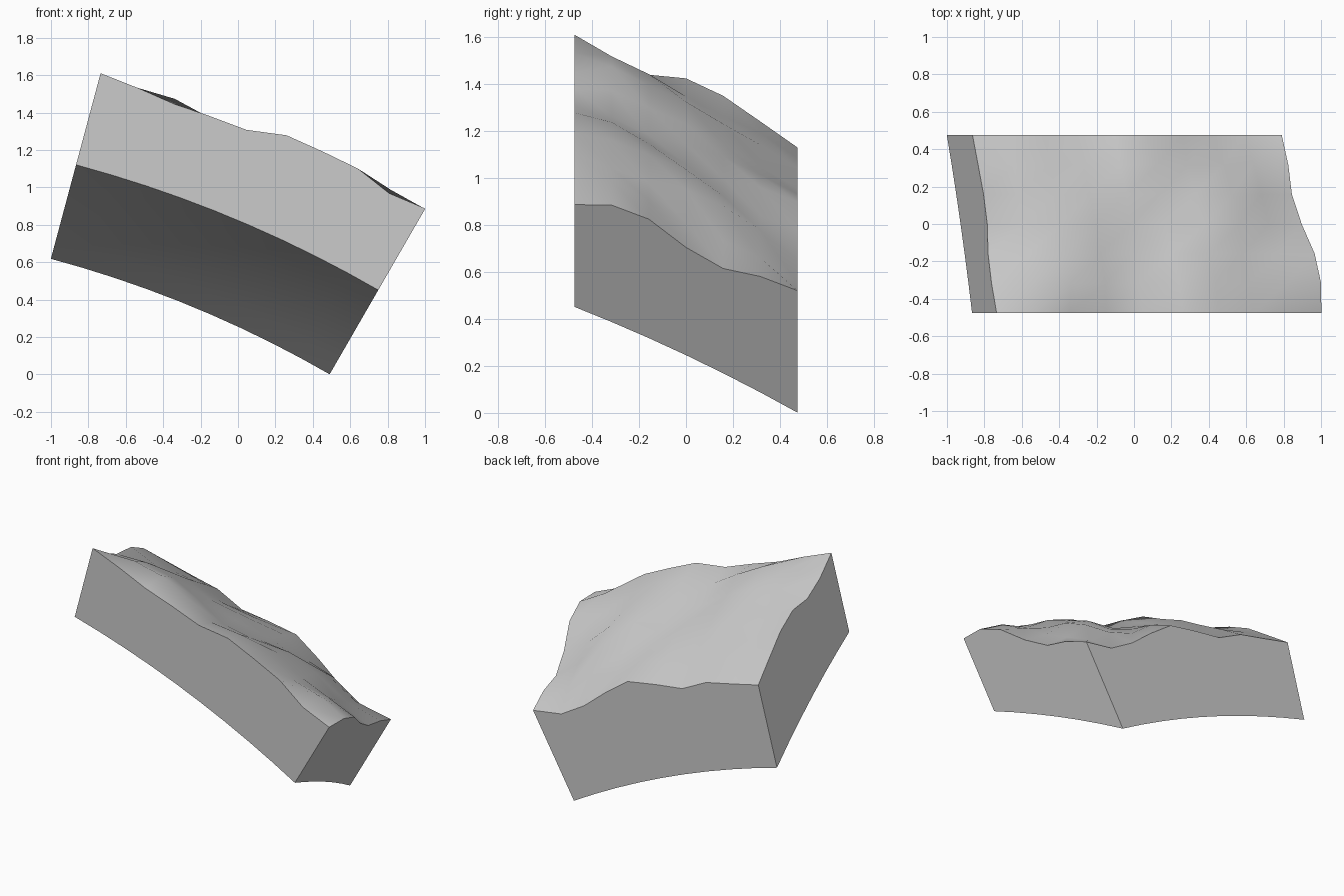
import bpy, bmesh, math

if "Cube" in bpy.data.objects:
    bpy.data.objects.remove(bpy.data.objects["Cube"])

# Sector of a spherical shell: 15 degrees around the y direction
CX, CY, CZ = -2.60, -3.526, -5.351      # centre of the sphere
R2 = 54.2                               # inner radius squared
A0, A1 = math.radians(15), math.radians(30)
HALF = 0.475                            # half depth in y

# Terrain thickness: rows front to back, columns left to right (hundredths)
HEIGHTS = [
    [50.7, 48.6, 46.3, 46.4, 46.5, 52.0, 52.0, 52.0, 48.0, 50.3],
    [47.7, 54.5, 56.4, 53.0, 49.0, 55.0, 56.0, 53.0, 57.5, 57.5],
    [48.4, 54.5, 56.0, 53.0, 48.5, 53.0, 57.0, 54.0, 56.0, 58.5],
    [55.2, 53.0, 57.0, 54.0, 52.5, 52.0, 58.5, 59.0, 53.5, 53.0],
    [56.4, 53.0, 56.0, 54.0, 56.0, 54.0, 55.0, 60.0, 54.0, 51.5],
    [54.5, 55.0, 56.0, 53.0, 57.0, 59.5, 55.0, 58.0, 55.0, 57.0],
    [53.0, 54.0, 55.8, 53.3, 58.0, 62.5, 58.5, 53.7, 52.6, 60.0],
]
ROWS, COLS = len(HEIGHTS), len(HEIGHTS[0])


def point(i, j, height):
    """Point on the shell at column i, row j, raised outward."""
    a = A0 + (A1 - A0) * i / (COLS - 1)
    y = -HALF + 2 * HALF * j / (ROWS - 1)
    rho = math.sqrt(R2 - (y - CY) ** 2) + height
    return CX + rho * math.sin(a), y, CZ + rho * math.cos(a)


bm = bmesh.new()
top = [[bm.verts.new(point(i, j, HEIGHTS[j][i] / 100)) for i in range(COLS)]
       for j in range(ROWS)]
base = [[bm.verts.new(point(i, j, 0)) for i in range(COLS)] for j in range(ROWS)]

# Bumpy top and curved underside
for j in range(ROWS - 1):
    for i in range(COLS - 1):
        for g in (top, base):
            bm.faces.new((g[j][i], g[j][i + 1], g[j + 1][i + 1], g[j + 1][i]))

# Flat walls around the rim
rim = ([(i, 0) for i in range(COLS - 1)]
       + [(COLS - 1, j) for j in range(ROWS - 1)]
       + [(i, ROWS - 1) for i in range(COLS - 1, 0, -1)]
       + [(0, j) for j in range(ROWS - 1, 0, -1)])
for (i, j), (k, l) in zip(rim, rim[1:] + rim[:1]):
    bm.faces.new((base[j][i], base[l][k], top[l][k], top[j][i]))
bmesh.ops.recalc_face_normals(bm, faces=bm.faces)

mesh = bpy.data.meshes.new("terrain_block")
bm.to_mesh(mesh)
bm.free()
block = bpy.data.objects.new("terrain_block", mesh)
bpy.context.collection.objects.link(block)

# Plain grey stone
grey = bpy.data.materials.new("stone_grey")
grey.diffuse_color = (0.6, 0.6, 0.6, 1)
grey.use_nodes = True
grey.node_tree.nodes["Principled BSDF"].inputs["Base Color"].default_value = grey.diffuse_color
mesh.materials.append(grey)

# Smooth terrain, crisp rim
bpy.context.view_layer.objects.active = block
block.select_set(True)
bpy.ops.object.shade_smooth_by_angle(angle=math.radians(50))
